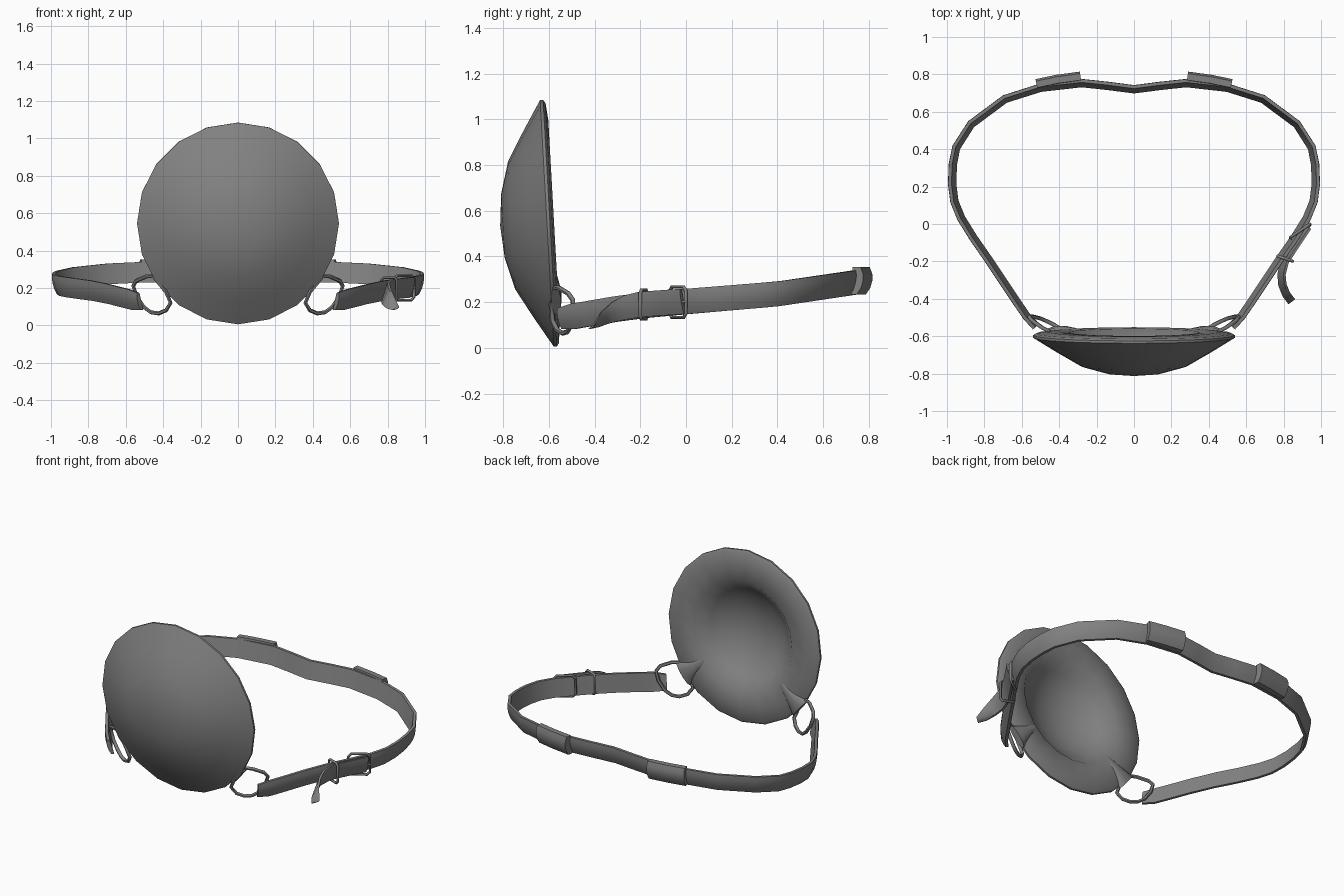
import bpy, bmesh, math
from mathutils import Vector

if "Cube" in bpy.data.objects:
    bpy.data.objects.remove(bpy.data.objects["Cube"])

grey = bpy.data.materials.new("dark grey")
grey.diffuse_color = (0.22, 0.22, 0.22, 1)
grey.use_nodes = True
grey.node_tree.nodes["Principled BSDF"].inputs["Base Color"].default_value = grey.diffuse_color


def finish(obj, angle=40):
    obj.data.materials.clear()
    obj.data.materials.append(grey)
    bpy.ops.object.select_all(action='DESELECT')
    obj.select_set(True)
    bpy.context.view_layer.objects.active = obj
    bpy.ops.object.shade_smooth_by_angle(angle=math.radians(angle))
    return obj


def loft(name, rings, closed=False, angle=40):
    """Skin a row of equal rings; cap the ends unless closed."""
    bm = bmesh.new()
    rows = [[bm.verts.new(p) for p in r] for r in rings]
    n = len(rows[0])
    pairs = list(zip(rows, rows[1:])) + ([(rows[-1], rows[0])] if closed else [])
    for a, b in pairs:
        for i in range(n):
            j = (i + 1) % n
            bm.faces.new((a[i], a[j], b[j], b[i]))
    if not closed:
        bm.faces.new(rows[0])
        bm.faces.new(rows[-1])
    bmesh.ops.remove_doubles(bm, verts=bm.verts, dist=1e-5)
    bmesh.ops.recalc_face_normals(bm, faces=bm.faces)
    me = bpy.data.meshes.new(name)
    bm.to_mesh(me)
    bm.free()
    obj = bpy.data.objects.new(name, me)
    bpy.context.collection.objects.link(obj)
    return finish(obj, angle)


def ribbon(name, path, half_h, thick, lean):
    """Upright band along (x, y, z) points; its outside is right of travel."""
    rings = []
    for i, p in enumerate(path):
        t = Vector(path[min(i + 1, len(path) - 1)]) - Vector(path[max(i - 1, 0)])
        out = Vector((t.y, -t.x, 0)).normalized()
        h = half_h[i] if isinstance(half_h, list) else half_h
        ring = []
        # slightly bulged outer face, then flat inner face
        for o, v in ((.3, -1), (.65, -.5), (.75, 0), (.65, .5), (.3, 1), (-.5, 1), (-.5, -1)):
            ring.append(Vector(p) + out * (o * thick + v * lean) + Vector((0, 0, v * h)))
        rings.append(ring)
    return loft(name, rings, angle=50)


def wire_loop(name, pts, radius, cyclic=True):
    cu = bpy.data.curves.new(name, 'CURVE')
    cu.dimensions = '3D'
    cu.bevel_depth = radius
    cu.bevel_resolution = 1
    cu.use_fill_caps = True
    sp = cu.splines.new('POLY')
    sp.points.add(len(pts) - 1)
    for q, p in zip(sp.points, pts):
        q.co = (*p, 1)
    sp.use_cyclic_u = cyclic
    obj = bpy.data.objects.new(name, cu)
    bpy.context.collection.objects.link(obj)
    bpy.ops.object.select_all(action='DESELECT')
    obj.select_set(True)
    bpy.context.view_layer.objects.active = obj
    bpy.ops.object.convert(target='MESH')
    return finish(bpy.context.object, 60)


def rect_loop(center, along, half_w, half_h, cut):
    """Rectangle with clipped corners in the plane of 'along' and up."""
    c, a, up = Vector(center), Vector(along).normalized(), Vector((0, 0, 1))
    w, h = half_w, half_h
    uv = [(w, h - cut), (w - cut, h), (cut - w, h), (-w, h - cut),
          (-w, cut - h), (cut - w, -h), (w - cut, -h), (w, cut - h)]
    return [c + a * u + up * v for u, v in uv]


def strap_z(y):
    keys = [(-.6, .12), (-.5, .137), (-.25, .18), (0, .203), (.4, .236), (.78, .292)]
    for (y0, z0), (y1, z1) in zip(keys, keys[1:]):
        if y <= y1:
            return z0 + (z1 - z0) * (y - y0) / (y1 - y0)
    return keys[-1][1]


# Domed eye cup: lens-shaped shell with a wide back lip and a hollow
tilt = math.radians(3.2)
axis = Vector((0, -math.cos(tilt), -math.sin(tilt) * -1))
rise = Vector((0, math.sin(tilt) * -1, -math.cos(tilt) * -1)) * -1
rise = Vector((0, -math.sin(tilt), math.cos(tilt)))
axis = Vector((0, -math.cos(tilt), -math.sin(tilt)))
middle = Vector((0, -.603, .545))


def cup_point(x, v, d):
    return middle + Vector((x, 0, 0)) + rise * v + axis * d


profile = [(0, .21), (.14, .198), (.28, .16), (.41, .085), (.50, .03), (.54, .005),
           (.54, -.008), (.525, -.018), (.45, -.026), (.35, -.024),
           (.28, .045), (.2, .10), (.1, .135), (0, .145)]
rings = []
for k in range(20):
    a = math.radians(18 * k)
    rings.append([cup_point(r * math.sin(a), r * math.cos(a), d) for r, d in profile])
bm = bmesh.new()
cols = [[bm.verts.new(p) for p in r] for r in rings]
for k in range(20):
    a, b = cols[k], cols[(k + 1) % 20]
    for i in range(len(profile) - 1):
        bm.faces.new((a[i], a[i + 1], b[i + 1], b[i]))
bmesh.ops.remove_doubles(bm, verts=bm.verts, dist=1e-5)
bmesh.ops.dissolve_degenerate(bm, edges=bm.edges, dist=1e-6)
bmesh.ops.recalc_face_normals(bm, faces=bm.faces)
me = bpy.data.meshes.new("eye_cup")
bm.to_mesh(me)
bm.free()
cup = bpy.data.objects.new("eye_cup", me)
bpy.context.collection.objects.link(cup)
finish(cup, 45)

# Head strap: one half path mirrored across the middle of the back
half = [(.525, -.55), (.575, -.495), (.62, -.43), (.70, -.31), (.78, -.19), (.86, -.075),
        (.925, .03), (.962, .12), (.974, .215), (.97, .32), (.952, .41), (.872, .535),
        (.69, .67), (.5, .73), (.28, .755), (.14, .74), (0, .722)]
flat = half + [(-x, y) for x, y in reversed(half[:-1])]
path = [(x, y, strap_z(y)) for x, y in flat]
heights = [.055] * len(path)
heights[0] = heights[-1] = .045
ribbon("head_strap", path, heights, .022, .013)

for s, side in ((1, "right"), (-1, "left")):
    # Flared tab on the back lip that holds the wire ring
    u = Vector((.773, -.634))
    w = Vector((.634, .773))
    rings = []
    for r, hw, hd in ((.35, .022, .008), (.42, .032, .018), (.49, .055, .026), (.54, .08, .022)):
        ring = []
        for k in range(10):
            t = math.tau * k / 10
            q = u * r + w * (hw * math.cos(t))
            ring.append(cup_point(s * q.x, q.y, -.016 - hd * math.sin(t)))
        rings.append(ring)
    loft(side + "_tab", rings, angle=60)
    # Wire ring between tab and strap
    pts = [(.44, -.58, .265), (.49, -.555, .262), (.545, -.515, .238), (.56, -.495, .21),
           (.54, -.495, .15), (.50, -.505, .095), (.465, -.52, .07), (.425, -.54, .064),
           (.385, -.565, .08), (.36, -.585, .12), (.39, -.59, .19)]
    wire_loop(side + "_ring", [(s * x, y, z) for x, y, z in pts], .011)
    # Raised sleeve on the back of the strap
    sleeve = [(.52, .742), (.41, .765), (.285, .782)]
    sleeve = [(s * x, y, .293) for x, y in sleeve]
    ribbon(side + "_sleeve", sleeve if s > 0 else sleeve[::-1], .06, .044, .009)

# Loose strap end, passing through the buckle and curling down
tail = [(.845, -.415, .09), (.815, -.375, .125), (.795, -.325, .156), (.79, -.27, .176),
        (.808, -.2, .19), (.87, -.105, .197), (.93, -.015, .203)]
ribbon("strap_tail", tail, [.008, .034, .046, .053, .055, .055, .055], .016,
       .016)

# Buckle frame, prong and keeper loop
wire_loop("buckle_frame", rect_loop((.888, -.036, .2), (.11, .075, 0), .064, .066, .018), .008)
wire_loop("buckle_prong", [(.84, -.085, .195), (.9, -.06, .2), (.945, -.002, .203)], .006, False)
wire_loop("keeper_loop", rect_loop((.808, -.185, .19), (.085, -.03, 0), .043, .064, .012), .008)
